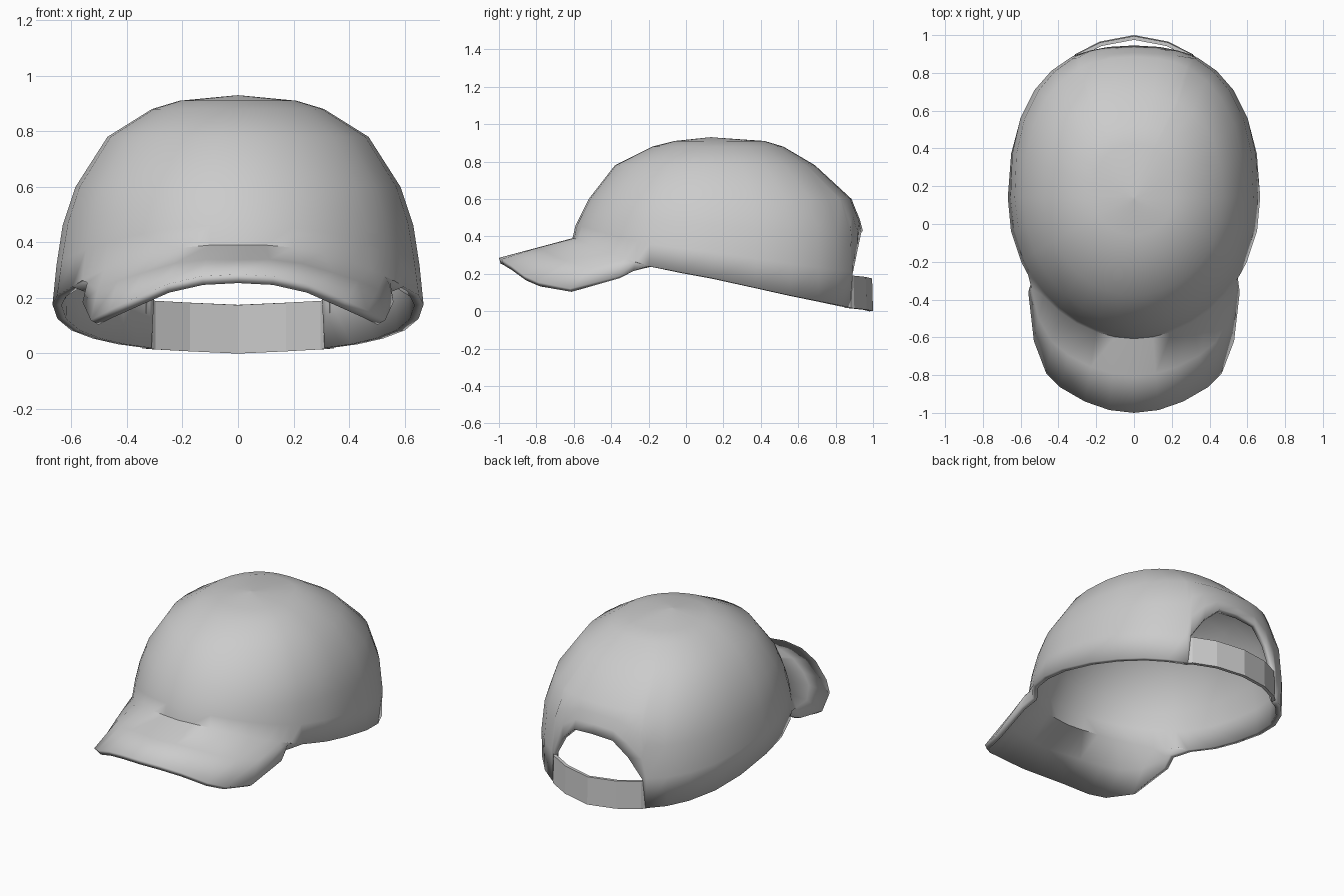
import bpy, math
from math import sin, cos, radians

if "Cube" in bpy.data.objects:
    bpy.data.objects.remove(bpy.data.objects["Cube"])

mat = bpy.data.materials.new("light_grey_cloth")
mat.use_nodes = True
mat.diffuse_color = (0.6, 0.6, 0.6, 1)
mat.node_tree.nodes["Principled BSDF"].inputs["Base Color"].default_value = (0.6, 0.6, 0.6, 1)


def lerp_table(keys, values, k):
    k = min(max(k, keys[0]), keys[-1])
    for i in range(len(keys) - 1):
        if k <= keys[i + 1]:
            t = (k - keys[i]) / (keys[i + 1] - keys[i])
            return values[i] + t * (values[i + 1] - values[i])


def make_object(name, verts, faces, thickness):
    mesh = bpy.data.meshes.new(name)
    mesh.from_pydata(verts, [], faces)
    mesh.materials.append(mat)
    obj = bpy.data.objects.new(name, mesh)
    bpy.context.collection.objects.link(obj)
    mod = obj.modifiers.new("thickness", "SOLIDIFY")
    mod.thickness = thickness
    mod.offset = -1
    return obj


# Crown cross-sections by height: half width, front and back reach
LEVEL = [0.0, 0.2, 0.45, 0.6, 0.78, 0.88, 0.91, 0.93]
WIDTH = [0.655, 0.67, 0.635, 0.585, 0.47, 0.31, 0.21, 0.0]
FRONT = [-0.64, -0.645, -0.595, -0.52, -0.38, -0.18, -0.06, 0.13]
BACK = [0.95, 0.95, 0.945, 0.885, 0.69, 0.52, 0.42, 0.13]
MID_Y = 0.14


def crown_point(angle, z):
    s, c = sin(radians(angle)), cos(radians(angle))
    width = lerp_table(LEVEL, WIDTH, z)
    if c >= 0:
        return (width * s, MID_Y + (lerp_table(LEVEL, FRONT, z) - MID_Y) * c, z)
    power = 0.833
    reach = lerp_table(LEVEL, BACK, z) - MID_Y
    return (width * s ** power, MID_Y + reach * abs(c) ** power, z)


# Columns run from the front centre to the back centre; the rear ones form the arch
ANGLES = [0, 9, 18, 28, 38, 47, 53, 58, 64, 77, 90, 103, 117, 131, 143, 154, 156, 163, 171, 180]
ARCH = {156: 0.2, 163: 0.33, 171: 0.42, 180: 0.43}
RIM_Y = [-0.62, -0.4, -0.2, 0.2, 0.5, 0.9]
RIM_Z = [0.39, 0.305, 0.24, 0.165, 0.095, 0.015]


def rim_height(angle):
    if angle in ARCH:
        return ARCH[angle]
    return lerp_table(RIM_Y, RIM_Z, crown_point(angle, 0.25)[1])


# Outer edge of the brim, from the front centre to the side where it tucks under the crown
BRIM = [(0, -1, 0.285), (0.13, -0.985, 0.278), (0.26, -0.94, 0.248), (0.39, -0.865, 0.19),
        (0.465, -0.79, 0.155), (0.53, -0.62, 0.12), (0.56, -0.36, 0.185), (0.535, -0.28, 0.215)]

verts, faces, index = [], [], {}


def vert(p):
    key = tuple(round(c, 4) for c in p)
    if key not in index:
        index[key] = len(verts)
        verts.append(key)
    return index[key]


def face(points, side):
    ids = list(dict.fromkeys(vert((side * x, y, z)) for x, y, z in points))
    faces.append(ids if side > 0 else ids[::-1])


def column(angle):
    low, knee = rim_height(angle), 0.6
    heights = [low + (knee - low) * t for t in (0, 0.33, 0.67, 1)] + LEVEL[4:]
    return [crown_point(angle, z) for z in heights]


def brim_mid(inner, outer):
    p = [(a + b) / 2 for a, b in zip(inner, outer)]
    return (p[0], p[1], p[2] + 0.04 * abs(p[0]))


columns = [column(a) for a in ANGLES]
for side in (1, -1):
    # Crown panels
    for a, b in zip(columns, columns[1:]):
        for i in range(len(a) - 1):
            face([a[i], b[i], b[i + 1], a[i + 1]], side)
    # Brim growing out of the front rim
    rim = [c[0] for c in columns]
    mids = [brim_mid(r, o) for r, o in zip(rim, BRIM)]
    for i in range(len(BRIM) - 1):
        face([mids[i], mids[i + 1], rim[i + 1], rim[i]], side)
        face([BRIM[i], BRIM[i + 1], mids[i + 1], mids[i]], side)
    join = rim[len(BRIM)]
    face([mids[-1], join, rim[len(BRIM) - 1]], side)
    face([BRIM[-1], join, mids[-1]], side)

cap = make_object("crown_and_brim", verts, faces, 0.033)
bpy.context.view_layer.objects.active = cap
cap.select_set(True)
bpy.ops.object.shade_smooth_by_angle(angle=radians(60))

# Adjuster strap across the rear opening
half = [(0.345, 0.86, 0.018), (0.31, 0.9, 0.015), (0.18, 0.966, 0.008), (0, 1, 0)]
path = half + [(-x, y, z) for x, y, z in half[-2::-1]]
n = len(path)
strap_verts = path + [(x, y - 0.005, z + 0.175) for x, y, z in path]
strap_faces = [(i, i + 1, n + i + 1, n + i) for i in range(n - 1)]
make_object("rear_strap", strap_verts, strap_faces, 0.02)
